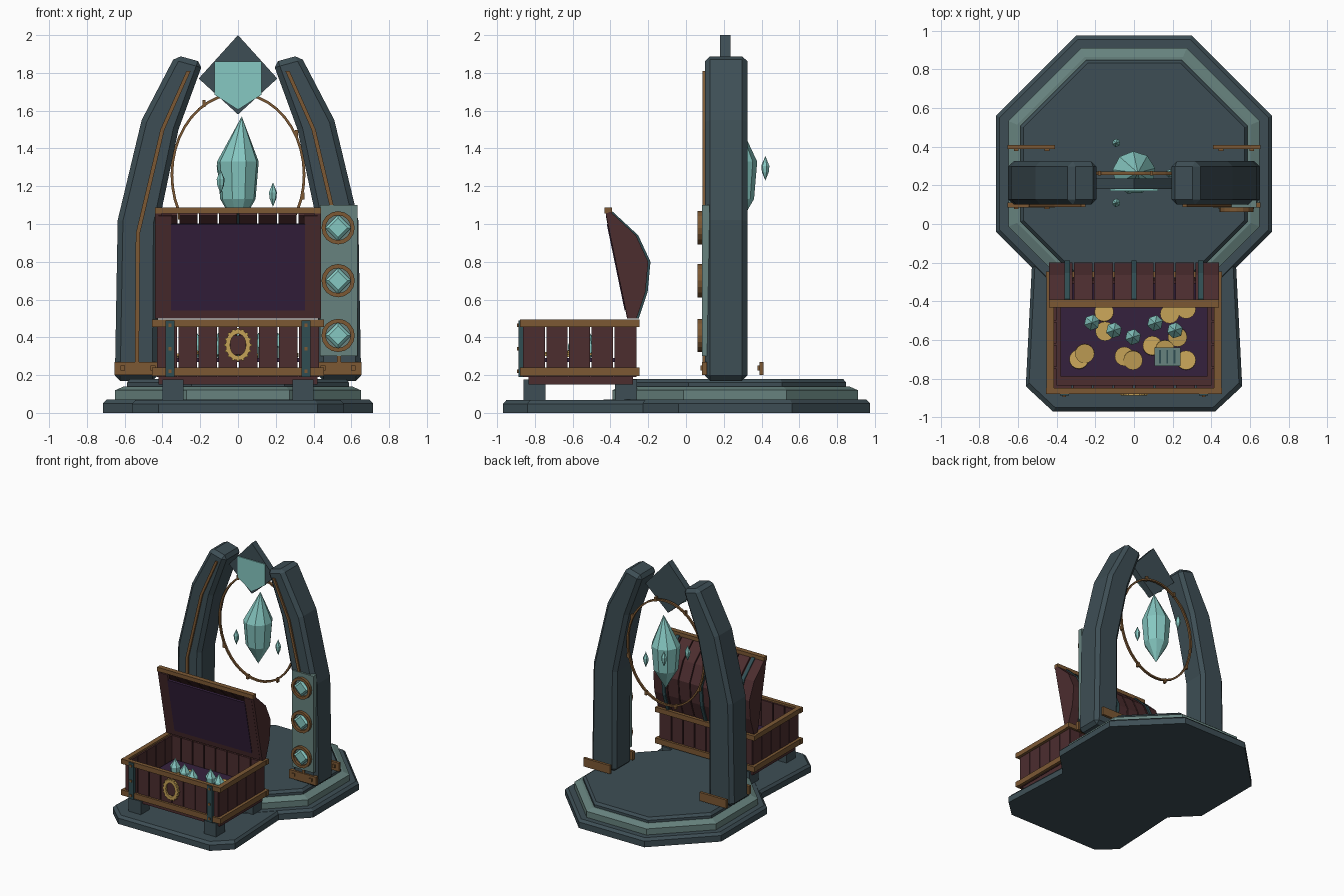
import bpy, bmesh, math
from mathutils import Vector, Matrix

if "Cube" in bpy.data.objects:
    bpy.data.objects.remove(bpy.data.objects["Cube"])


def mat(name, r, g, b):
    m = bpy.data.materials.new(name)
    m.diffuse_color = (r, g, b, 1)
    m.use_nodes = True
    m.node_tree.nodes["Principled BSDF"].inputs["Base Color"].default_value = m.diffuse_color
    return m


STONE = mat("dark stone", .047, .076, .090)
PALE = mat("pale stone", .135, .225, .210)
BRONZE = mat("bronze", .200, .098, .034)
WOOD = mat("red wood", .072, .026, .028)
PURPLE = mat("purple lining", .036, .015, .048)
CYAN = mat("cyan crystal", .240, .580, .540)
GOLD = mat("gold", .560, .360, .095)
IRON = mat("teal iron", .030, .075, .085)


def finish(bm, name, m):
    bmesh.ops.recalc_face_normals(bm, faces=bm.faces)
    me = bpy.data.meshes.new(name)
    bm.to_mesh(me)
    bm.free()
    me.materials.append(m)
    ob = bpy.data.objects.new(name, me)
    bpy.context.collection.objects.link(ob)
    return ob


def boxes(name, m, spans):
    """One object out of boxes given as (x0, x1, y0, y1, z0, z1)."""
    bm = bmesh.new()
    for x0, x1, y0, y1, z0, z1 in spans:
        M = Matrix.Translation(((x0 + x1) / 2, (y0 + y1) / 2, (z0 + z1) / 2))
        bmesh.ops.create_cube(bm, size=1, matrix=M @ Matrix.Diagonal((x1 - x0, y1 - y0, z1 - z0, 1)))
    return finish(bm, name, m)


def loft(name, m, rings, caps=True, closed=False):
    """Skin equal-length point rings."""
    bm = bmesh.new()
    vs = [[bm.verts.new(p) for p in r] for r in rings]
    n = len(vs[0])
    pairs = list(zip(vs, vs[1:])) + ([(vs[-1], vs[0])] if closed else [])
    for a, b in pairs:
        for i in range(n):
            bm.faces.new((a[i], a[(i + 1) % n], b[(i + 1) % n], b[i]))
    if caps and not closed:
        bm.faces.new(vs[0])
        bm.faces.new(vs[-1])
    return finish(bm, name, m)


def plate(name, m, pts, y0, y1):
    """Extrude an x-z outline along y."""
    return loft(name, m, [[(x, y, z) for x, z in pts] for y in (y0, y1)])


def hoop(name, m, c, rx, rz, w, d, n):
    """Rectangular-section ellipse facing front."""
    rings = []
    for i in range(n):
        a = 2 * math.pi * i / n
        u, v = math.cos(a), math.sin(a)
        rings.append([(c[0] + u * (rx + s), c[1] + t, c[2] + v * (rz + s))
                      for s, t in ((-w, -d), (w, -d), (w, d), (-w, d))])
    return loft(name, m, rings, closed=True)


def crystal(name, c, r, z0, z1, n=6, low=.27, high=.6, lean=0):
    bm = bmesh.new()
    h = z1 - z0
    def ring(t, k):
        return [bm.verts.new((c[0] + r * k * math.cos(2 * math.pi * (i + .3) / n),
                              c[1] + r * k * math.sin(2 * math.pi * (i + .3) / n), z0 + h * t)) for i in range(n)]
    bot, top = bm.verts.new((c[0], c[1], z0)), bm.verts.new((c[0] + lean, c[1], z1))
    a, b = ring(low, .85), ring(high, 1)
    for i in range(n):
        j = (i + 1) % n
        bm.faces.new((bot, a[j], a[i]))
        bm.faces.new((a[i], a[j], b[j], b[i]))
        bm.faces.new((b[i], b[j], top))
    return finish(bm, name, CYAN)


# Stepped octagonal dais with chamfered tiers
CY = .26
def octagon(r, z):
    k = r * .42
    return [(x, CY + y, z) for x, y in ((k, r), (r, k), (r, -k), (k, -r), (-k, -r), (-r, -k), (-r, k), (-k, r))]

for nm, m, r, z0, z1, ch in (("lower_tier", STONE, .715, 0, .07, .02), ("middle_tier", PALE, .65, .07, .14, .045),
                             ("upper_tier", STONE, .588, .14, .18, .016)):
    loft(nm, m, [octagon(r, z0), octagon(r, z1 - .02), octagon(r - ch, z1)])

# Chest slab
slab = [(.42, -.97), (.56, -.84), (.525, -.15), (-.525, -.15), (-.56, -.84), (-.42, -.97)]
loft("chest_slab", STONE, [[(x, y, 0) for x, y in slab], [(x, y, .048) for x, y in slab],
                           [(x * .97, y * .98, .068) for x, y in slab]])

# Curved pillars with trim and base clamps
outline = [(.425, .17), (.42, 1.0), (.315, 1.5), (.185, 1.855), (.33, 1.895), (.51, 1.55), (.637, 1.02), (.652, .17)]
trim = [(.535, .27), (.53, .95), (.4, 1.5), (.262, 1.81)]
for s, side in ((-1, "left"), (1, "right")):
    pillar = plate(side + "_pillar", STONE, [(s * x, z) for x, z in outline], .1, .325)
    bev = pillar.modifiers.new("chamfer", 'BEVEL')
    bev.width, bev.segments, bev.limit_method, bev.angle_limit = .028, 1, 'ANGLE', math.radians(50)
    loft(side + "_trim", BRONZE, [[(s * (x - .011), .088, z), (s * (x + .011), .088, z),
                                   (s * (x + .011), .11, z), (s * (x - .011), .11, z)] for x, z in trim])
    xs = sorted((s * .41, s * .655))
    boxes(side + "_clamps", BRONZE, [(*xs, .085, .112, .2, .27), (*xs, .388, .41, .2, .27)])
    boxes(side + "_clamp_studs", BRONZE, [(s * x - .012, s * x + .012, y, y + .012, .225, .25)
                                          for x in (.45, .61) for y in (.077, .378)])

# Medallion panel on the right pillar
boxes("medallion_panel", PALE, [(.435, .633, .085, .125, .3, 1.1)])
for z in (.98, .7, .41):
    hoop("medallion_ring", BRONZE, (.53, .078, z), .077, .077, .011, .016, 16)
    loft("medallion_gem", CYAN, [[(.53 + k * math.cos(i * math.pi / 2), y, z + k * math.sin(i * math.pi / 2))
                                  for i in range(4)] for k, y in ((.07, .09), (.07, .075), (.05, .062))])

# Keystone diamond with a plain gem inlay
plate("keystone", STONE, [(0, 2), (.208, 1.77), (0, 1.58), (-.208, 1.77)], .18, .235)
plate("keystone_inlay", CYAN, [(-.125, 1.86), (.125, 1.86), (.125, 1.685), (0, 1.605), (-.125, 1.685)], .172, .185)

# Hanging hoop with pegs
hoop("hoop", BRONZE, (0, .262, 1.26), .35, .43, .007, .009, 40)
pegs = []
for i in range(8):
    a = math.pi * (i + .67) / 4
    x, z = .357 * math.cos(a), 1.26 + .437 * math.sin(a)
    pegs.append((x - .008, x + .008, .25, .274, z - .018, z + .018))
boxes("hoop_pegs", BRONZE, pegs)

# Floating crystals
crystal("great_crystal", (0, .265), .112, .97, 1.57, n=9, lean=.02)
for x, y, z in ((-.092, .11, 1.225), (-.092, .42, 1.295), (.185, .262, 1.155)):
    crystal("small_crystal", (x, y), .022, z - .065, z + .065, low=.35, high=.6)

# Chest body: base, feet, gapped planks and bronze rims
boxes("chest_base", WOOD, [(-.42, .42, -.835, -.28, .15, .21)])
boxes("chest_feet", STONE, [(s * .345 - .056, s * .345 + .056, y, y + .115, .06, .178)
                            for s in (-1, 1) for y in (-.86, -.375)])
planks = []
for i in range(8):
    x0 = -.425 + i * .10625
    for y in (-.863, -.293):
        planks.append((x0 + .004, x0 + .102, y, y + .03, .19, .48))
for i in range(5):
    y0 = -.863 + i * .12
    for x in (-.428, .4):
        planks.append((x, x + .028, y0 + .004, y0 + .116, .19, .48))
boxes("chest_planks", WOOD, planks)
rims = []
for z0, z1 in ((.195, .24), (.455, .495)):
    rims += [(-.455, .455, -.88, -.848, z0, z1), (-.455, .455, -.278, -.245, z0, z1),
             (-.452, -.413, -.86, -.26, z0, z1), (.413, .452, -.86, -.26, z0, z1)]
boxes("chest_rims", BRONZE, rims)
boxes("chest_straps", IRON, [(s * .36 - .024, s * .36 + .024, -.888, -.86, .19, .49) for s in (-1, 1)])
boxes("strap_studs", BRONZE, [(s * .36 - .009, s * .36 + .009, -.894, -.88, z - .009, z + .009)
                              for s in (-1, 1) for z in (.22, .34, .465)])

# Lock ring with a scalloped edge
hoop("lock_ring", GOLD, (0, -.875, .36), .054, .07, .012, .012, 20)
boxes("lock_scallops", GOLD, [(.067 * math.cos(a) - .006, .067 * math.cos(a) + .006, -.885, -.867,
                               .36 + .083 * math.sin(a) - .006, .36 + .083 * math.sin(a) + .006)
                              for a in [i * math.pi / 8 for i in range(16)]])
boxes("lock_plate", WOOD, [(-.04, .04, -.872, -.86, .31, .41)])

# Lining, coins, gems and a small slatted box
boxes("chest_lining", PURPLE, [(-.38, .38, -.79, -.3, .27, .29)])
coins = [(-.155, -.455), (-.15, -.555), (-.255, -.67), (-.285, -.7), (-.05, -.685), (-.005, -.705), (.095, -.63),
         (.185, -.465), (.225, -.585), (.27, -.705), (.27, -.44), (.16, -.65)]
bm = bmesh.new()
for i, (x, y) in enumerate(coins):
    M = Matrix.Translation((x, y, .303 + .008 * (i % 3))) @ Matrix.Rotation(.12 * (i % 3 - 1), 4, 'X')
    bmesh.ops.create_cone(bm, cap_ends=True, segments=16, radius1=.05, radius2=.05, depth=.014, matrix=M)
finish(bm, "coins", GOLD)
for x, y in ((-.218, -.51), (-.104, -.55), (-.005, -.585), (.109, -.513), (.212, -.55)):
    crystal("chest_gem", (x, y), .042, .29, .425, low=.15, high=.5)
boxes("small_box", PALE, [(.105, .24, -.735, -.64, .29, .35)])
boxes("small_box_slats", IRON, [(x, x + .01, -.722, -.653, .345, .354) for x in (.13, .167, .204)])

# Open lid: gapped staves round a curved back, end caps, lining
back = [(-.4, 1.065), (-.265, .94), (-.2, .8), (-.215, .64), (-.262, .5)]
front = [(-.425, 1.055), (-.31, .5)]
inner = [(-.405, 1.045), (-.283, .93), (-.223, .797), (-.237, .647), (-.28, .505)]


def band(name, m, x0, x1, outer, inside):
    sect = [[(x0, *o), (x1, *o), (x1, *i), (x0, *i)] for o, i in zip(outer, inside)]
    return loft(name, m, sect)


for i in range(8):
    x0 = -.42 + i * .105
    band("lid_stave", WOOD, x0 + .004, x0 + .101, back, inner)
for s in (-1, 1):
    prof = front[:1] + back + front[1:]
    loft("lid_end", WOOD, [[(x, y, z) for y, z in prof] for x in (s * .405, s * .44)])
lip = [(y + .012, z) for y, z in back]
for x in (-.345, 0, .345):
    band("lid_strap", IRON, x - .014, x + .014, lip, back)

# Lid mouth: wooden frame and purple panel along the tilted opening
A, B = Vector((0, -.31, .5)), Vector((0, -.425, 1.055))
def tilted(name, m, x0, x1, t0, t1, d0, d1):
    nrm = Vector((0, -(B - A).z, (B - A).y)).normalized()
    rings = []
    for x in (x0, x1):
        X = Vector((x, 0, 0))
        rings.append([A.lerp(B, t) + nrm * d + X for t, d in ((t0, d0), (t1, d0), (t1, d1), (t0, d1))])
    return loft(name, m, rings)

tilted("lid_panel", PURPLE, -.355, .355, .08, .9, -.012, .006)
tilted("lid_frame_bottom", WOOD, -.42, .42, 0, .09, -.03, .002)
for s in (-1, 1):
    tilted("lid_frame_side", WOOD, *sorted((s * .35, s * .42)), 0, .98, -.02, .002)
boxes("lid_rim", BRONZE, [(-.44, .44, -.432, -.392, 1.055, 1.088)])
